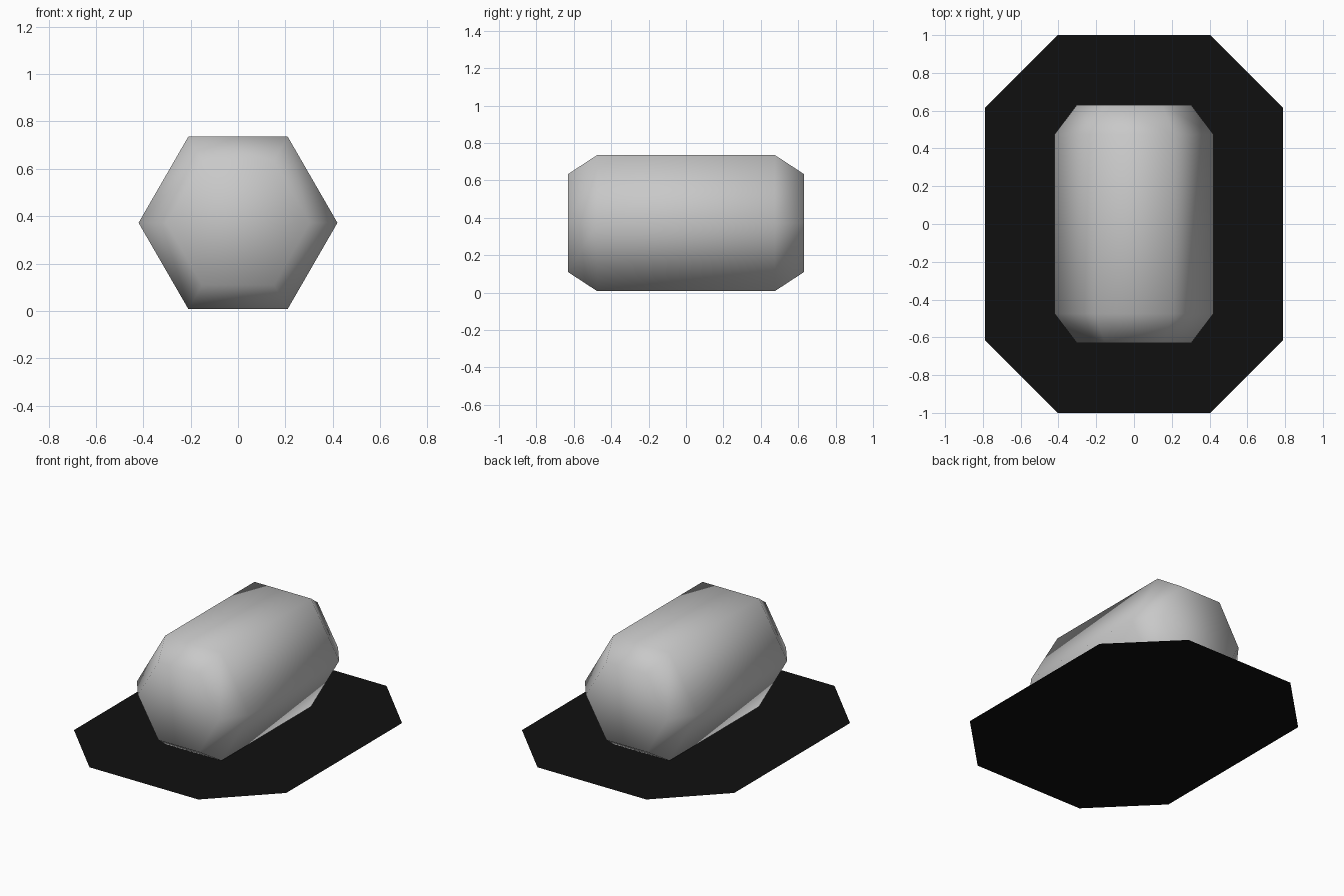
import bpy, bmesh
from math import cos, sin, pi

cube = bpy.data.objects.get("Cube")
if cube:
    bpy.data.objects.remove(cube, do_unlink=True)


def material(name, rgb):
    mat = bpy.data.materials.new(name)
    mat.use_nodes = True
    mat.diffuse_color = (*rgb, 1)
    mat.node_tree.nodes["Principled BSDF"].inputs["Base Color"].default_value = (*rgb, 1)
    return mat


def add_object(name, bm, mat, smooth=False):
    bmesh.ops.recalc_face_normals(bm, faces=bm.faces)
    for face in bm.faces:
        face.smooth = smooth
    mesh = bpy.data.meshes.new(name)
    bm.to_mesh(mesh)
    bm.free()
    mesh.materials.append(mat)
    obj = bpy.data.objects.new(name, mesh)
    bpy.context.collection.objects.link(obj)
    return obj


grey = material("light grey", (0.58, 0.58, 0.58))
black = material("black", (0.005, 0.005, 0.005))

# Hexagonal barrel lying along y, with tapered ends and flat caps
SIDES = 6
CENTRE_Z = 0.372
bm = bmesh.new()
rings = []
for y, radius in ((-0.63, 0.303), (-0.475, 0.42), (0.475, 0.42), (0.63, 0.303)):
    rings.append([bm.verts.new((radius * cos(2 * pi * i / SIDES), y,
                                CENTRE_Z + radius * sin(2 * pi * i / SIDES)))
                  for i in range(SIDES)])
for near, far in zip(rings, rings[1:]):
    for i in range(SIDES):
        j = (i + 1) % SIDES
        bm.faces.new((near[i], near[j], far[j], far[i]))
bm.faces.new(rings[0])
bm.faces.new(rings[-1])
add_object("barrel", bm, grey, smooth=True)

# Flat ground plate with cut corners
bm = bmesh.new()
corner = [(0.79, 0.615), (0.405, 1.0)]
outline = []
for sx, sy in ((1, 1), (-1, 1), (-1, -1), (1, -1)):
    points = corner if sx * sy > 0 else corner[::-1]
    outline += [bm.verts.new((sx * x, sy * y, 0)) for x, y in points]
plate = bm.faces.new(outline)
plate.normal_update()
add_object("ground_plate", bm, black)
